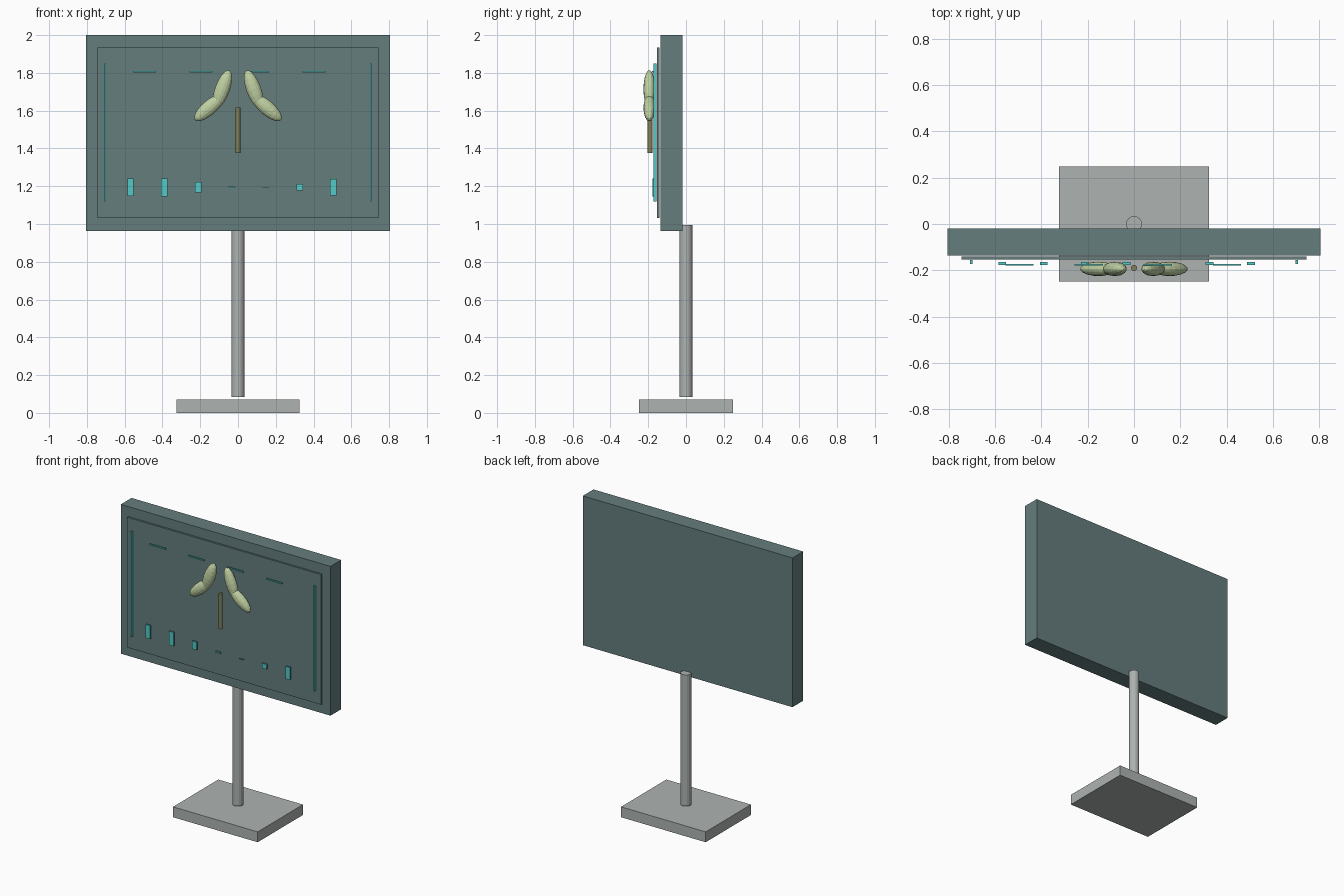
import bpy
from math import radians

cube = bpy.data.objects.get("Cube")
if cube:
    bpy.data.objects.remove(cube, do_unlink=True)


def material(name, r, g, b):
    m = bpy.data.materials.new(name)
    m.use_nodes = True
    m.diffuse_color = (r, g, b, 1)
    m.node_tree.nodes["Principled BSDF"].inputs["Base Color"].default_value = (r, g, b, 1)
    return m


slate = material("slate", 0.13, 0.205, 0.205)
grey = material("light grey", 0.42, 0.45, 0.44)
teal = material("bright teal", 0.085, 0.59, 0.57)
leaf_green = material("pale green", 0.52, 0.63, 0.36)
olive = material("olive", 0.22, 0.22, 0.10)


def finish(name, mat):
    ob = bpy.context.object
    ob.name = name
    ob.data.materials.append(mat)
    return ob


def box(name, mat, centre, size):
    bpy.ops.mesh.primitive_cube_add(size=1, location=centre)
    ob = finish(name, mat)
    ob.scale = size
    return ob


def rod(name, mat, radius, y, low, high, sides):
    bpy.ops.mesh.primitive_cylinder_add(vertices=sides, radius=radius, depth=high - low,
                                        location=(0, y, (low + high) / 2))
    return finish(name, mat)


# Stand
box("base", grey, (0, 0, 0.036), (0.65, 0.496, 0.072))
rod("pole", grey, 0.034, 0, 0.084, 0.995, 16)

# Screen housing and raised front panel
box("screen_body", slate, (0, -0.077, 1.482), (1.61, 0.117, 1.036))
box("screen_panel", slate, (0, -0.1465, 1.482), (1.49, 0.013, 0.903))

# Upright strips near the panel edges
for side, label in ((1, "left"), (-1, "right")):
    box(f"edge_strip_{label}", teal, (side * 0.703, -0.164, 1.485), (0.009, 0.016, 0.73))

# Row of dashes along the top
for i in range(4):
    box(f"top_dash_{i + 1}", teal, (-0.495 + i * 0.299, -0.176, 1.805), (0.122, 0.008, 0.008))

# Bar chart along the bottom
heights = (0.093, 0.096, 0.055, 0.008, 0.002, 0.034, 0.086)
for i, height in enumerate(heights):
    box(f"chart_bar_{i + 1}", teal, (-0.569 + i * 0.179, -0.171, 1.194), (0.034, 0.012, height))

# Sprout: stem with two lobes on each side
rod("sprout_stem", olive, 0.013, -0.19, 1.375, 1.618, 12)
for side, label in ((1, "left"), (-1, "right")):
    for part, x, z, tilt, length in (("upper", 0.083, 1.713, 20, 0.107),
                                     ("lower", 0.153, 1.615, 49, 0.099)):
        bpy.ops.mesh.primitive_uv_sphere_add(segments=16, ring_count=10, radius=1,
                                             location=(side * x, -0.194, z),
                                             rotation=(0, -side * radians(tilt), 0))
        lobe = finish(f"{part}_lobe_{label}", leaf_green)
        lobe.scale = (0.039, 0.031, length)
